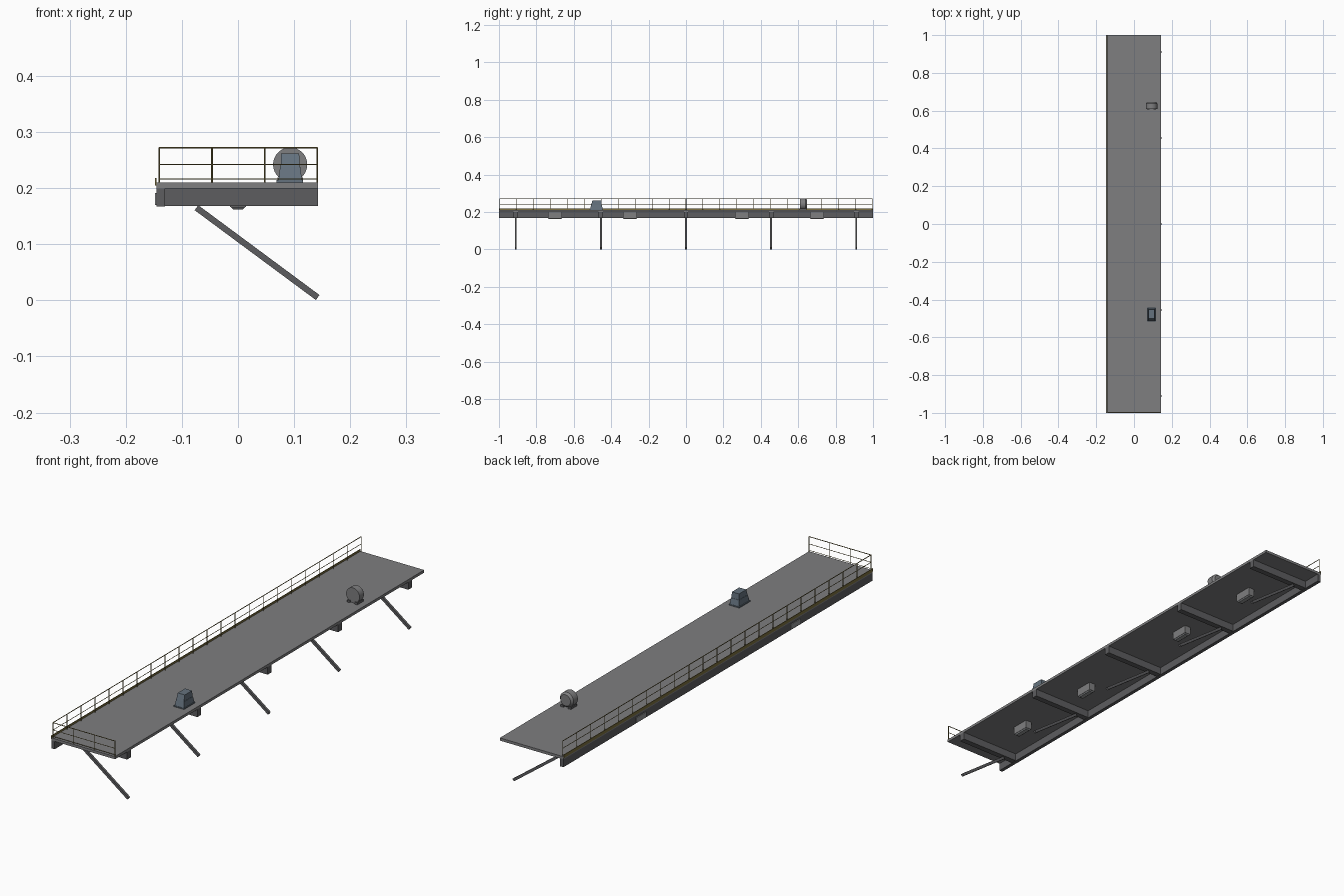
import bpy, math
from mathutils import Vector

if "Cube" in bpy.data.objects:
    bpy.data.objects.remove(bpy.data.objects["Cube"])


def mat(name, rgb):
    m = bpy.data.materials.new(name)
    m.diffuse_color = (*rgb, 1)
    m.use_nodes = True
    m.node_tree.nodes["Principled BSDF"].inputs["Base Color"].default_value = m.diffuse_color
    return m


STEEL = mat("dark_steel", (0.11, 0.11, 0.115))
DECK = mat("deck_grey", (0.21, 0.21, 0.215))
YELLOW = mat("dull_yellow", (0.2, 0.16, 0.05))
BLUE = mat("blue_grey", (0.13, 0.17, 0.21))
LAMP = mat("lamp_grey", (0.3, 0.31, 0.32))


def mesh_obj(name, verts, faces, m=None):
    me = bpy.data.meshes.new(name)
    me.from_pydata(verts, [], faces)
    ob = bpy.data.objects.new(name, me)
    bpy.context.collection.objects.link(ob)
    if m:
        me.materials.append(m)
    return ob


def taper(name, bottom, top, z0, z1, m=None):
    """Frustum between two rectangles given as (x0, x1, y0, y1)."""
    v = []
    for (x0, x1, y0, y1), z in ((bottom, z0), (top, z1)):
        v += [(x0, y0, z), (x1, y0, z), (x1, y1, z), (x0, y1, z)]
    f = [(3, 2, 1, 0), (4, 5, 6, 7)] + [(i, (i + 1) % 4, (i + 1) % 4 + 4, i + 4) for i in range(4)]
    return mesh_obj(name, v, f, m)


def box(name, x0, x1, y0, y1, z0, z1, m=None):
    return taper(name, (x0, x1, y0, y1), (x0, x1, y0, y1), z0, z1, m)


def rod(name, a, b, r, m=None, sides=8):
    a, b = Vector(a), Vector(b)
    bpy.ops.mesh.primitive_cylinder_add(vertices=sides, radius=r, depth=(b - a).length, location=(a + b) / 2)
    ob = bpy.context.object
    ob.name = name
    ob.rotation_euler = (b - a).to_track_quat('Z', 'Y').to_euler()
    if m:
        ob.data.materials.append(m)
    bpy.ops.object.shade_smooth_by_angle(angle=math.radians(50))
    return ob


# Deck slab and long edge beam
box("deck", -0.145, 0.143, -1, 1, 0.199, 0.21, DECK)
box("edge_beam", -0.145, -0.13, -1, 1, 0.167, 0.199, STEEL)
box("side_toe_board", -0.1475, -0.145, -1, 1, 0.205, 0.218, YELLOW)

# Cross beams with diagonal braces
top, foot = Vector((-0.074, 0, 0.165)), Vector((0.142, 0, 0.005))
n = Vector((foot.z - top.z, 0, top.x - foot.x)).normalized() * 0.0055
for i in range(5):
    y = (i - 2) * 0.455
    box("cross_beam", -0.13, 0.143, y - 0.012, y + 0.012, 0.168, 0.199, STEEL)
    loop = [top + n, foot + n, foot - n, top - n]
    v = [p + Vector((0, y + s, 0)) for s in (-0.005, 0.005) for p in loop]
    f = [(0, 1, 2, 3), (7, 6, 5, 4)] + [(j, j + 4, (j + 1) % 4 + 4, (j + 1) % 4) for j in range(4)]
    mesh_obj("diagonal_brace", v, f, STEEL)

# Lamps under the deck
for y in (-0.7, -0.3, 0.3, 0.7):
    box("lamp_housing", -0.014, 0.014, y - 0.038, y + 0.038, 0.166, 0.199, DECK)
    taper("lamp_lens", (-0.009, 0.009, y - 0.032, y + 0.032), (-0.013, 0.013, y - 0.036, y + 0.036),
          0.162, 0.166, LAMP)

# Panels on the outer face of the edge beam
for y in (-0.5, 0.5):
    box("side_panel", -0.148, -0.145, y - 0.032, y + 0.032, 0.17, 0.191, LAMP)

# Railing on the long side
RX, RY, RT = -0.14, -0.997, 0.272
for i in range(23):
    y = RY + i * 2 * 0.997 / 22
    rod("side_rail_post", (RX, y, 0.209), (RX, y, RT), 0.0014, YELLOW)
for z, r in ((RT, 0.0015), (0.242, 0.0011)):
    rod("side_rail", (RX, RY, z), (RX, -RY, z), r, YELLOW)

# Railing on the front end
for i in range(4):
    x = RX + i * 0.0937
    rod("end_rail_post", (x, RY, 0.209), (x, RY, RT), 0.0014, YELLOW)
for z, r in ((RT, 0.0015), (0.242, 0.0011), (0.216, 0.001)):
    rod("end_rail", (RX, RY, z), (0.1415, RY, z), r, YELLOW)

# Control cabinet
box("cabinet_base", 0.069, 0.116, -0.515, -0.443, 0.21, 0.214, BLUE)
taper("cabinet_body", (0.072, 0.114, -0.513, -0.445), (0.075, 0.111, -0.507, -0.45), 0.214, 0.238, BLUE)
taper("cabinet_head", (0.076, 0.11, -0.507, -0.451), (0.077, 0.109, -0.5, -0.453), 0.238, 0.262, BLUE)

# Drum on a foot frame
rod("drum", (0.093, 0.61, 0.242), (0.093, 0.638, 0.242), 0.0305, DECK, 32)
bpy.ops.mesh.primitive_cone_add(vertices=32, radius1=0.0305, radius2=0.023, depth=0.009,
                                location=(0.093, 0.6425, 0.242), rotation=(-math.pi / 2, 0, 0))
bpy.context.object.name = "drum_back"
bpy.context.object.data.materials.append(DECK)
bpy.ops.object.shade_smooth_by_angle(angle=math.radians(30))
for s in (-1, 1):
    x = 0.093 + s * 0.017
    box("drum_foot", x - 0.006, x + 0.006, 0.606, 0.645, 0.21, 0.219, STEEL)
